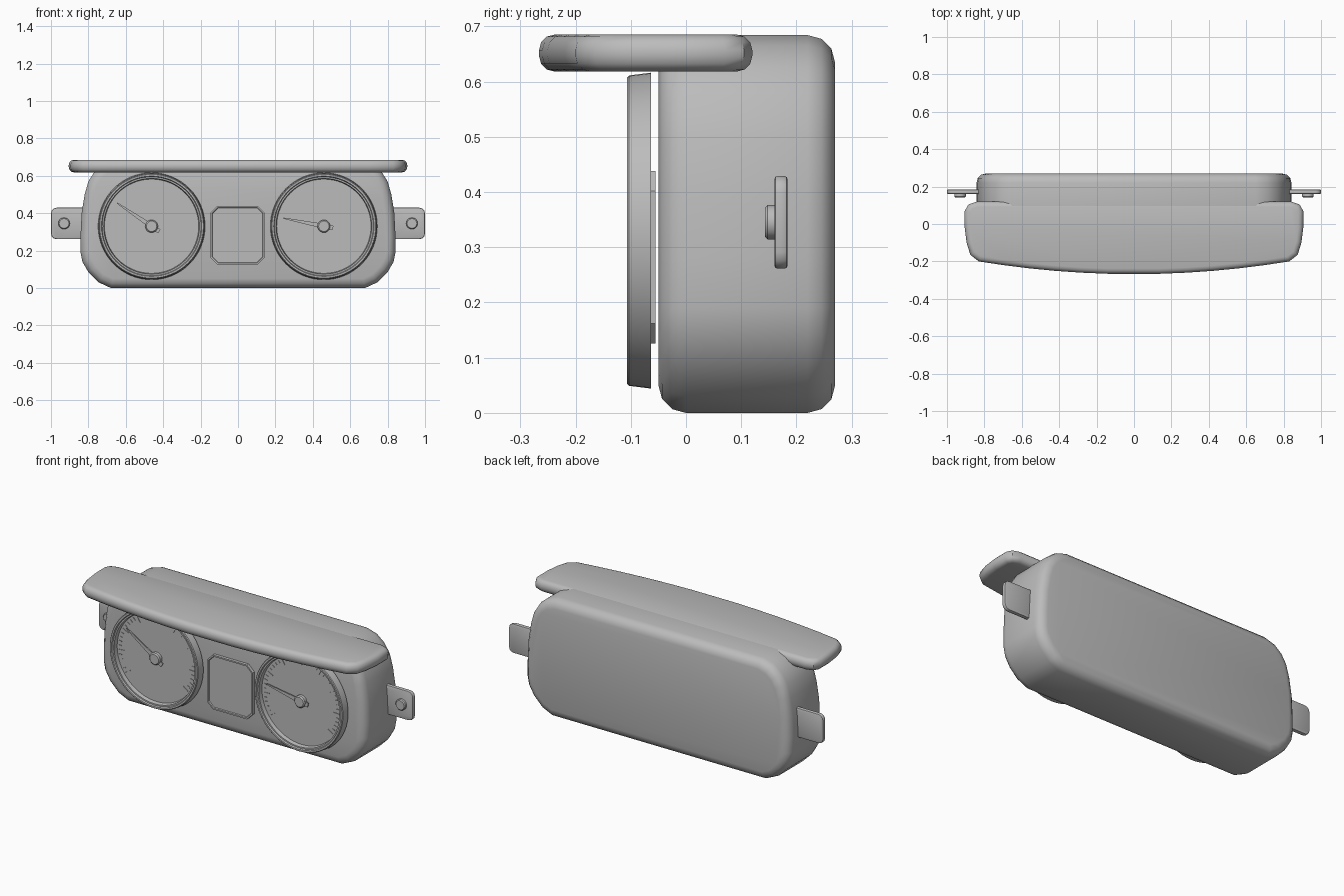
import bpy, bmesh, math
from mathutils import Vector

old = bpy.data.objects.get("Cube")
if old:
    bpy.data.objects.remove(old, do_unlink=True)

grey = bpy.data.materials.new("plain grey")
grey.use_nodes = True
grey.diffuse_color = (0.5, 0.5, 0.5, 1)
grey.node_tree.nodes["Principled BSDF"].inputs["Base Color"].default_value = (0.5, 0.5, 0.5, 1)


def finish(name, bm, angle=40):
    bmesh.ops.recalc_face_normals(bm, faces=bm.faces)
    mesh = bpy.data.meshes.new(name)
    bm.to_mesh(mesh)
    bm.free()
    mesh.materials.append(grey)
    obj = bpy.data.objects.new(name, mesh)
    bpy.context.collection.objects.link(obj)
    bpy.ops.object.select_all(action='DESELECT')
    obj.select_set(True)
    bpy.context.view_layer.objects.active = obj
    bpy.ops.object.shade_smooth_by_angle(angle=math.radians(angle))
    return obj


def slab(name, outline, start, end, bevel=0, segments=3, flat=False, angle=40):
    """Extrude an outline along y (or along z when flat) and round both rims."""
    bm = bmesh.new()
    put = (lambda a, b, d: (a, b, d)) if flat else (lambda a, b, d: (a, d, b))
    face = bm.faces.new([bm.verts.new(put(a, b, start)) for a, b in outline])
    ext = bmesh.ops.extrude_face_region(bm, geom=[face])
    new = [v for v in ext["geom"] if isinstance(v, bmesh.types.BMVert)]
    bmesh.ops.translate(bm, verts=new, vec=put(0, 0, end - start))
    if bevel:
        axis = 2 if flat else 1
        rims = [e for e in bm.edges if abs(e.verts[0].co[axis] - e.verts[1].co[axis]) < 1e-5]
        bmesh.ops.bevel(bm, geom=rims, offset=bevel, segments=segments, profile=0.5,
                        affect='EDGES', clamp_overlap=True)
    return finish(name, bm, angle)


def mirrored(half):
    return half + [(-x, b) for x, b in reversed(half)]


def rounded(cx, cz, hx, hz, r, steps=3):
    pts = []
    for q, (sx, sz) in enumerate([(1, 1), (-1, 1), (-1, -1), (1, -1)]):
        for i in range(steps + 1):
            t = math.pi / 2 * (q + i / steps)
            pts.append((cx + sx * (hx - r) + r * math.cos(t), cz + sz * (hz - r) + r * math.sin(t)))
    return pts


def lathe(name, cx, cz, profile, sides=48):
    """Turn a (radius, y) profile about an axis along y."""
    bm = bmesh.new()
    rows = [[bm.verts.new((cx + r * math.cos(2 * math.pi * i / sides), y,
                           cz + r * math.sin(2 * math.pi * i / sides))) for i in range(sides)]
            for r, y in profile]
    for a, b in zip(rows, rows[1:]):
        for i in range(sides):
            j = (i + 1) % sides
            bm.faces.new((a[i], a[j], b[j], b[i]))
    bm.faces.new(rows[0])
    bm.faces.new(rows[-1])
    return finish(name, bm, 30)


# Housing
slab("housing", mirrored([(0.68, 0), (0.745, 0.03), (0.80, 0.085), (0.832, 0.14), (0.842, 0.19),
                          (0.842, 0.28), (0.836, 0.4), (0.82, 0.5), (0.80, 0.57), (0.765, 0.625),
                          (0.715, 0.665), (0.65, 0.684)]), -0.05, 0.27, 0.05)

# Visor with a gently bowed front edge
bow = [(x, -0.268 + 0.068 * (x / 0.83) ** 2) for x in (0.14, 0.28, 0.42, 0.56, 0.70, 0.83)]
slab("visor", mirrored(bow + [(0.875, -0.165), (0.895, -0.1), (0.905, -0.02), (0.905, 0.07),
                              (0.885, 0.105), (0.84, 0.12)]), 0.618, 0.685, 0.028, 3, flat=True)

# Gauges: bezel with dial, scale marks, needle and hub
CZ = 0.33
for side, cx, tip in (("right", -0.462, Vector((-0.184, 0.124))),
                      ("left", 0.459, Vector((-0.215, 0.043)))):
    lathe(side + "_gauge", cx, CZ, [(0.286, -0.063), (0.281, -0.103), (0.277, -0.107), (0.268, -0.107),
                                    (0.264, -0.1), (0.256, -0.1), (0.252, -0.078)], 64)
    lathe(side + "_hub", cx, CZ, [(0.034, -0.076), (0.034, -0.096), (0.028, -0.102)], 20)

    d = tip.normalized()
    n = Vector((-d.y, d.x))
    c = Vector((cx, CZ))
    slab(side + "_needle", [tuple(c + tip + n * 0.003), tuple(c + n * 0.013), tuple(c - d * 0.05 + n * 0.012),
                            tuple(c - d * 0.05 - n * 0.012), tuple(c - n * 0.013), tuple(c + tip - n * 0.003)],
         -0.086, -0.092)

    marks = bmesh.new()
    for i in range(41):
        t = math.radians(-35 + 250 * i / 40)
        u = Vector((math.cos(t), 0, math.sin(t)))
        w = Vector((-u.z, 0, u.x)) * 0.002
        inner = 0.205 if i % 5 == 0 else 0.225
        base = Vector((cx, -0.077, CZ))
        quad = [base + u * inner + w, base + u * 0.242 + w, base + u * 0.242 - w, base + u * inner - w]
        face = marks.faces.new([marks.verts.new(p) for p in quad])
        ext = bmesh.ops.extrude_face_region(marks, geom=[face])
        bmesh.ops.translate(marks, vec=(0, -0.004, 0),
                            verts=[v for v in ext["geom"] if isinstance(v, bmesh.types.BMVert)])
    finish(side + "_scale_marks", marks)

# Centre display: chamfered panel with a raised rim
display = bmesh.new()
panel = display.faces.new([display.verts.new((x, y, z)) for y, (x, z) in
                           [(-0.055, p) for p in rounded(-0.002, 0.282, 0.145, 0.156, 0.036, 1)]])
ext = bmesh.ops.extrude_face_region(display, geom=[panel])
bmesh.ops.translate(display, vec=(0, -0.017, 0),
                    verts=[v for v in ext["geom"] if isinstance(v, bmesh.types.BMVert)])
front = [f for f in ext["geom"] if isinstance(f, bmesh.types.BMFace)]
bmesh.ops.recalc_face_normals(display, faces=display.faces)
bmesh.ops.inset_region(display, faces=front, thickness=0.009)
bmesh.ops.inset_region(display, faces=front, thickness=0.003, depth=-0.006)
finish("display", display, 20)

# Mounting tabs and bolts
for side, s in (("left", 1), ("right", -1)):
    slab(side + "_mounting_tab", rounded(s * 0.9, 0.345, 0.1, 0.084, 0.03), 0.16, 0.184, 0.006, 2)
    lathe(side + "_bolt", s * 0.93, 0.345, [(0.031, 0.165), (0.031, 0.148), (0.026, 0.143)], 20)
